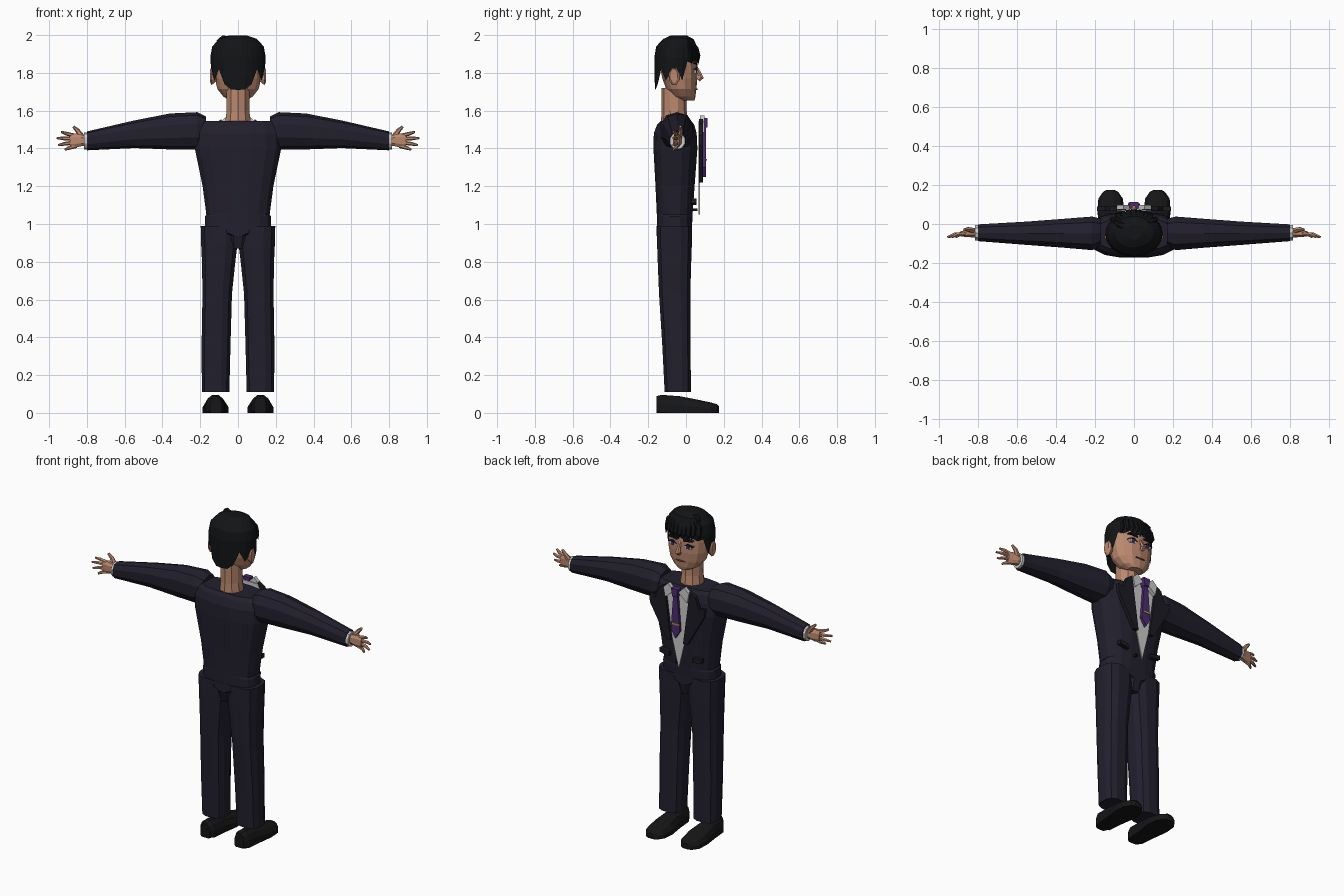
import bpy, bmesh, math
from mathutils import Vector


def material(name, color):
    m = bpy.data.materials.new(name)
    m.diffuse_color = (*color, 1)
    return m


SUIT = material("dark_cloth", (0.016, 0.014, 0.026))
LAPEL = material("lapel_cloth", (0.012, 0.011, 0.018))
SKIN = material("skin", (0.50, 0.25, 0.16))
HAIR = material("black_hair", (0.006, 0.007, 0.008))
SHOE = material("black_leather", (0.008, 0.008, 0.009))
WHITE = material("white_cloth", (0.75, 0.75, 0.78))
PURPLE = material("purple_silk", (0.07, 0.025, 0.16))
GOLD = material("gold", (0.5, 0.32, 0.06))
LIP = material("lip", (0.2, 0.08, 0.06))


def finish(name, bm, mat, mirror=False):
    bmesh.ops.recalc_face_normals(bm, faces=bm.faces)
    me = bpy.data.meshes.new(name)
    bm.to_mesh(me)
    bm.free()
    me.materials.append(mat)
    ob = bpy.data.objects.new(name, me)
    bpy.context.collection.objects.link(ob)
    if mirror:
        ob.modifiers.new("mirror", 'MIRROR').use_mirror_merge = False
    return ob


def loft(name, rings, mat, n=12, axis='z', p=2.0, mirror=False, floor=None, caps=True):
    """Rings are (position, min_a, max_a, min_b, max_b) of a superellipse."""
    bm = bmesh.new()
    rows = []
    for t, a0, a1, b0, b1 in rings:
        row = []
        for i in range(n):
            w = 2 * math.pi * (i + 0.5) / n
            c, s = math.cos(w), math.sin(w)
            k = 1 / math.cos(math.pi / n) if p == 2 else 1
            a = (a0 + a1) / 2 + k * (a1 - a0) / 2 * math.copysign(abs(c) ** (2 / p), c)
            b = (b0 + b1) / 2 + k * (b1 - b0) / 2 * math.copysign(abs(s) ** (2 / p), s)
            if floor is not None:
                b = max(b, floor)
            row.append(bm.verts.new({'x': (t, a, b), 'y': (a, t, b), 'z': (a, b, t)}[axis]))
        rows.append(row)
    for r, q in zip(rows, rows[1:]):
        for i in range(n):
            j = (i + 1) % n
            bm.faces.new((r[i], r[j], q[j], q[i]))
    if caps:
        bm.faces.new(rows[0])
        bm.faces.new(rows[-1])
    return finish(name, bm, mat, mirror)


def panel(name, pts, y0, y1, mat, mirror=False):
    """Flat x-z outline given thickness along y."""
    bm = bmesh.new()
    f = bm.faces.new([bm.verts.new((x, y0, z)) for x, z in pts])
    ext = bmesh.ops.extrude_face_region(bm, geom=[f])['geom']
    bmesh.ops.translate(bm, vec=(0, y1 - y0, 0),
                        verts=[v for v in ext if isinstance(v, bmesh.types.BMVert)])
    return finish(name, bm, mat, mirror)


def limb(name, pts, radii, mat, n=6, mirror=False, flat=1.0):
    """Tapered tube through points, for fingers and hair locks."""
    bm = bmesh.new()
    P = [Vector(q) for q in pts]
    rows = []
    for i, q in enumerate(P):
        d = (P[min(i + 1, len(P) - 1)] - P[max(i - 1, 0)]).normalized()
        u = d.cross(Vector((0, 1, 0))).normalized()
        v = d.cross(u)
        rows.append([bm.verts.new(q + radii[i] * (u * math.cos(w) + v * flat * math.sin(w)))
                     for w in (2 * math.pi * k / n for k in range(n))])
    for r, q in zip(rows, rows[1:]):
        for i in range(n):
            j = (i + 1) % n
            bm.faces.new((r[i], r[j], q[j], q[i]))
    bm.faces.new(rows[0])
    bm.faces.new(rows[-1])
    return finish(name, bm, mat, mirror)


# Shoes
loft("shoe", [(-.157, .085, .15, -.03, .09), (-.13, .07, .17, -.05, .098), (-.03, .062, .178, -.05, .09),
              (.06, .048, .19, -.05, .072), (.13, .055, .185, -.04, .057), (.165, .08, .16, -.03, .047),
              (.175, .1, .14, -.02, .035)], SHOE, axis='y', p=2.3, mirror=True, floor=0)

# Trousers
loft("trouser_leg", [(.11, .044, .193, -.115, .028), (.35, .038, .195, -.127, .026), (.63, .03, .19, -.145, .025),
                     (.8, .012, .193, -.152, .03), (.88, .002, .197, -.155, .033), (.99, 0, .2, -.156, .034)],
     SUIT, p=2.7, mirror=True)
loft("trouser_seat", [(.87, -.05, .05, -.135, .015), (.94, -.055, .055, -.158, .034),
                      (.95, -.11, .11, -.157, .034), (.99, -.16, .16, -.157, .034)], SUIT, p=3.2)

# Jacket body
loft("jacket_body", [(.985, -.178, .178, -.155, .033), (1.04, -.178, .178, -.156, .036),
                     (1.05, -.17, .17, -.156, .036), (1.2, -.19, .19, -.163, .047), (1.4, -.232, .232, -.174, .062),
                     (1.48, -.232, .232, -.172, .058), (1.525, -.222, .222, -.155, .045),
                     (1.545, -.2, .2, -.135, .03)], SUIT, n=16, p=2.7)
# Sleeves
loft("sleeve", [(.17, -.12, .03, 1.42, 1.57), (.215, -.138, .042, 1.395, 1.592), (.36, -.125, .03, 1.395, 1.585),
                (.55, -.11, .015, 1.402, 1.548), (.8, -.09, 0, 1.39, 1.49)], SUIT, axis='x', n=10, p=2.3, mirror=True)
loft("shirt_cuff", [(.78, -.085, -.005, 1.397, 1.483), (.815, -.085, -.005, 1.397, 1.483)],
     WHITE, axis='x', n=10, mirror=True)

# Hands with spread fingers
loft("palm", [(.8, -.07, -.022, 1.413, 1.467), (.83, -.07, -.022, 1.41, 1.475), (.86, -.068, -.03, 1.402, 1.482),
              (.89, -.064, -.036, 1.408, 1.472)], SKIN, axis='x', n=8, p=2.5, mirror=True)
for nm, base, tip in (("index", (.88, 1.468), (.935, 1.488)), ("middle", (.885, 1.451), (.958, 1.455)),
                      ("ring", (.88, 1.432), (.95, 1.418)), ("little", (.87, 1.413), (.915, 1.394))):
    mid = [(a + b) / 2 for a, b in zip(base, tip)]
    limb(nm + "_finger", [(base[0] - .015, -.05, base[1]), (mid[0], -.053, mid[1]), (tip[0], -.068, tip[1])],
         (.011, .010, .006), SKIN, mirror=True)
limb("thumb", [(.825, -.035, 1.46), (.85, -.027, 1.495), (.872, -.03, 1.516)], (.016, .012, .007), SKIN, mirror=True)

# Shirt front, collar, lapels and tie
panel("shirt_front", [(0, 1.05), (.11, 1.5), (.09, 1.545), (0, 1.545), (-.09, 1.545), (-.11, 1.5)],
      .066, .073, WHITE)
panel("shirt_collar", [(.055, 1.575), (.088, 1.545), (.075, 1.485), (.015, 1.535)], .075, .098, WHITE, True)
panel("lapel", [(.088, 1.555), (.125, 1.53), (.15, 1.46), (.19, 1.47), (.185, 1.42), (.07, 1.22), (.042, 1.22)],
      .068, .09, LAPEL, True)
panel("tie_knot", [(-.024, 1.56), (.024, 1.56), (.015, 1.51), (-.015, 1.51)], .08, .114, PURPLE)
panel("tie_blade", [(-.014, 1.515), (.014, 1.515), (.031, 1.3), (0, 1.25), (-.031, 1.3)], .09, .106, PURPLE)
panel("tie_clip", [(-.028, 1.335), (.02, 1.335), (.02, 1.345), (-.028, 1.345)], .104, .11, GOLD)
# Pocket flaps and button
panel("pocket_flap", [(.08, 1.1), (.145, 1.11), (.145, 1.135), (.08, 1.125)], .03, .055, LAPEL, True)
panel("jacket_button", [(.022, 1.07), (.034, 1.07), (.034, 1.082), (.022, 1.082)], .03, .06, SHOE)

# Neck and head
loft("neck", [(1.52, -.07, .07, -.13, .01), (1.6, -.06, .06, -.126, 0), (1.72, -.06, .06, -.127, 0)], SKIN, n=10)
loft("head", [(1.655, -.045, .045, -.04, .045), (1.675, -.08, .08, -.075, .05), (1.715, -.112, .112, -.105, .055),
              (1.77, -.125, .125, -.125, .06), (1.84, -.13, .13, -.14, .06), (1.92, -.125, .125, -.135, .05),
              (1.97, -.09, .09, -.1, .01)], SKIN, n=14, p=2.2)
loft("ear", [(.115, -.08, -.04, 1.755, 1.81), (.14, -.09, -.035, 1.735, 1.825), (.148, -.085, -.045, 1.75, 1.82)],
     SKIN, axis='x', n=8, mirror=True)

# Face
limb("nose", [(0, .055, 1.83), (0, .07, 1.8), (0, .08, 1.775), (0, .065, 1.762)], (.008, .011, .016, .012), SKIN)
panel("eye_white", [(.028, 1.81), (.05, 1.822), (.08, 1.815), (.072, 1.798), (.04, 1.798)], .03, .056, WHITE, True)
panel("iris", [(.043, 1.8), (.063, 1.8), (.063, 1.818), (.043, 1.818)], .03, .059, PURPLE, True)
panel("eyelid", [(.024, 1.812), (.05, 1.822), (.085, 1.815), (.05, 1.83)], .03, .061, HAIR, True)
panel("eyebrow", [(.022, 1.84), (.085, 1.85), (.06, 1.86), (.022, 1.85)], .03, .062, HAIR, True)
panel("mouth", [(-.032, 1.713), (0, 1.709), (.032, 1.713), (0, 1.718)], .03, .06, LIP)

# Hair cap: lower edge height for each step from forehead to nape
edge = [1.865, 1.85, 1.87, 1.85, 1.86, 1.76, 1.83, 1.80, 1.76, 1.82, 1.74, 1.712, 1.71]
rings = [(None, .143, .115), (1.885, .147, .117), (1.94, .136, .108), (1.98, .1, .08), (1.998, .045, .04)]
bm = bmesh.new()
rows = []
for z, rx, ry in rings:
    rows.append([])
    for i in range(24):
        w = math.pi * i / 12
        h = edge[min(i, 24 - i)] if z is None else z
        cy = -.05 if z is None or z < 1.98 else -.04
        rows[-1].append(bm.verts.new((rx * math.sin(w), cy + ry * math.cos(w), h)))
for r, q in zip(rows, rows[1:]):
    for i in range(24):
        j = (i + 1) % 24
        bm.faces.new((r[i], r[j], q[j], q[i]))
bm.faces.new(rows[-1])
finish("hair_cap", bm, HAIR)

# Fringe locks and crown tuft
for i in range(9):
    x = -.108 + .027 * i
    y = -.05 + .118 * math.sqrt(1 - (x / .147) ** 2)
    limb("fringe_lock", [(x * .6, y * .3, 1.975), (x * .95, y - .012, 1.93), (x, y, 1.89),
                         (x + .012, y - .003, 1.845 + .012 * (i % 2))], (.014, .022, .017, .002), HAIR, n=5, flat=.5)
limb("crown_tuft", [(-.04, -.02, 1.97), (-.08, 0, 1.985), (-.112, .015, 1.97)], (.025, .016, .002), HAIR, n=5)
